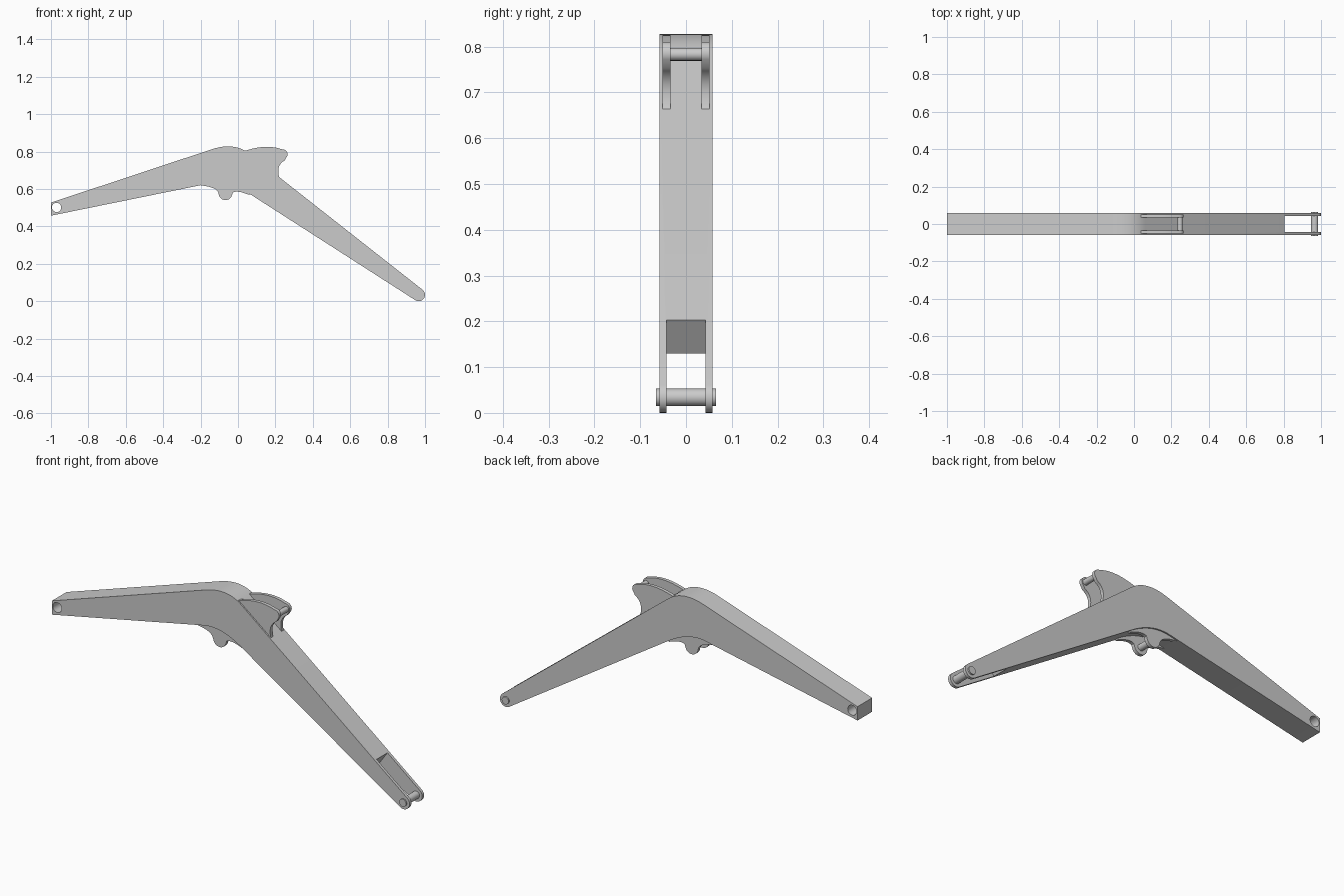
import bpy, bmesh
from math import cos, sin, radians
from mathutils import Matrix, Vector

if "Cube" in bpy.data.objects:
    bpy.data.objects.remove(bpy.data.objects["Cube"])


def arc(cx, cz, r, a0, a1, n=12):
    return [(cx + r * cos(radians(a0 + (a1 - a0) * i / n)),
             cz + r * sin(radians(a0 + (a1 - a0) * i / n))) for i in range(n + 1)]


def bend(p, c, q, n=12):
    p, c, q = Vector(p), Vector(c), Vector(q)
    ts = [i / n for i in range(n + 1)]
    return [tuple(p * (1 - t) ** 2 + c * 2 * t * (1 - t) + q * t * t) for t in ts]


def smooth(ob):
    bpy.ops.object.select_all(action='DESELECT')
    ob.select_set(True)
    bpy.context.view_layer.objects.active = ob
    bpy.ops.object.shade_smooth_by_angle(angle=radians(30))


def finish(name, bm):
    bmesh.ops.recalc_face_normals(bm, faces=bm.faces)
    me = bpy.data.meshes.new(name)
    bm.to_mesh(me)
    bm.free()
    ob = bpy.data.objects.new(name, me)
    bpy.context.collection.objects.link(ob)
    return ob


def plate(name, outline, y0, y1):
    bm = bmesh.new()
    face = bm.faces.new([bm.verts.new((x, y0, z)) for x, z in outline])
    ext = bmesh.ops.extrude_face_region(bm, geom=[face])['geom']
    verts = [v for v in ext if isinstance(v, bmesh.types.BMVert)]
    bmesh.ops.translate(bm, verts=verts, vec=(0, y1 - y0, 0))
    return finish(name, bm)


def pin(name, x, z, r, half):
    return plate(name, arc(x, z, r, 0, 360 * 31 / 32, 31), -half, half)


def cut(ob, cutter):
    mod = ob.modifiers.new("cut", 'BOOLEAN')
    mod.operation, mod.solver, mod.object = 'DIFFERENCE', 'EXACT', cutter
    bpy.context.view_layer.objects.active = ob
    bpy.ops.object.modifier_apply(modifier=mod.name)
    bpy.data.objects.remove(cutter)


# Bent boom arm
outline = [(-1, 0.457), (-1, 0.527)]
outline += bend((-0.14, 0.812), (-0.02, 0.852), (0.06, 0.789))
outline += arc(0.966, 0.034, 0.034, 52, -122.5)
outline += bend((0.06, 0.575), (-0.055, 0.649), (-0.15, 0.63))
boom = plate("boom_arm", outline, -0.058, 0.058)

# Pivot hole at the left end and fork slot at the right end
cut(boom, pin("hole_cutter", -0.97, 0.501, 0.025, 0.2))
bm = bmesh.new()
bmesh.ops.create_cube(bm, size=1, matrix=Matrix.Translation((0.78, 0, 0.167))
                      @ Matrix.Rotation(radians(35), 4, 'Y')
                      @ Matrix.Translation((0.2, 0, 0))
                      @ Matrix.Diagonal((0.4, 0.086, 0.3, 1)))
cut(boom, finish("slot_cutter", bm))
smooth(boom)

# Paired bracket plates above and below the elbow
upper = bend((0.035, 0.803), (0.15, 0.842), (0.235, 0.812), 10)
upper += arc(0.239, 0.785, 0.026, 70, -45, 8)
upper += bend((0.25, 0.753), (0.20, 0.725), (0.222, 0.655), 10)
upper += [(0.15, 0.68), (0.05, 0.76)]
lower = bend((-0.20, 0.619), (-0.11, 0.61), (-0.104, 0.575), 8)
lower += arc(-0.067, 0.576, 0.036, 190, 345, 12)
lower += bend((-0.028, 0.58), (-0.005, 0.595), (0.06, 0.568), 8)
lower += [(0.07, 0.60), (0, 0.65), (-0.15, 0.65)]
for side, s in (("front", -1), ("back", 1)):
    smooth(plate("upper_bracket_" + side, upper, s * 0.034, s * 0.051))
    smooth(plate("lower_bracket_" + side, lower, s * 0.034, s * 0.051))

# Pins
smooth(pin("upper_bracket_pin", 0.246, 0.783, 0.014, 0.045))
smooth(pin("lower_bracket_pin", -0.067, 0.574, 0.016, 0.045))
smooth(pin("fork_pin", 0.966, 0.034, 0.019, 0.065))
